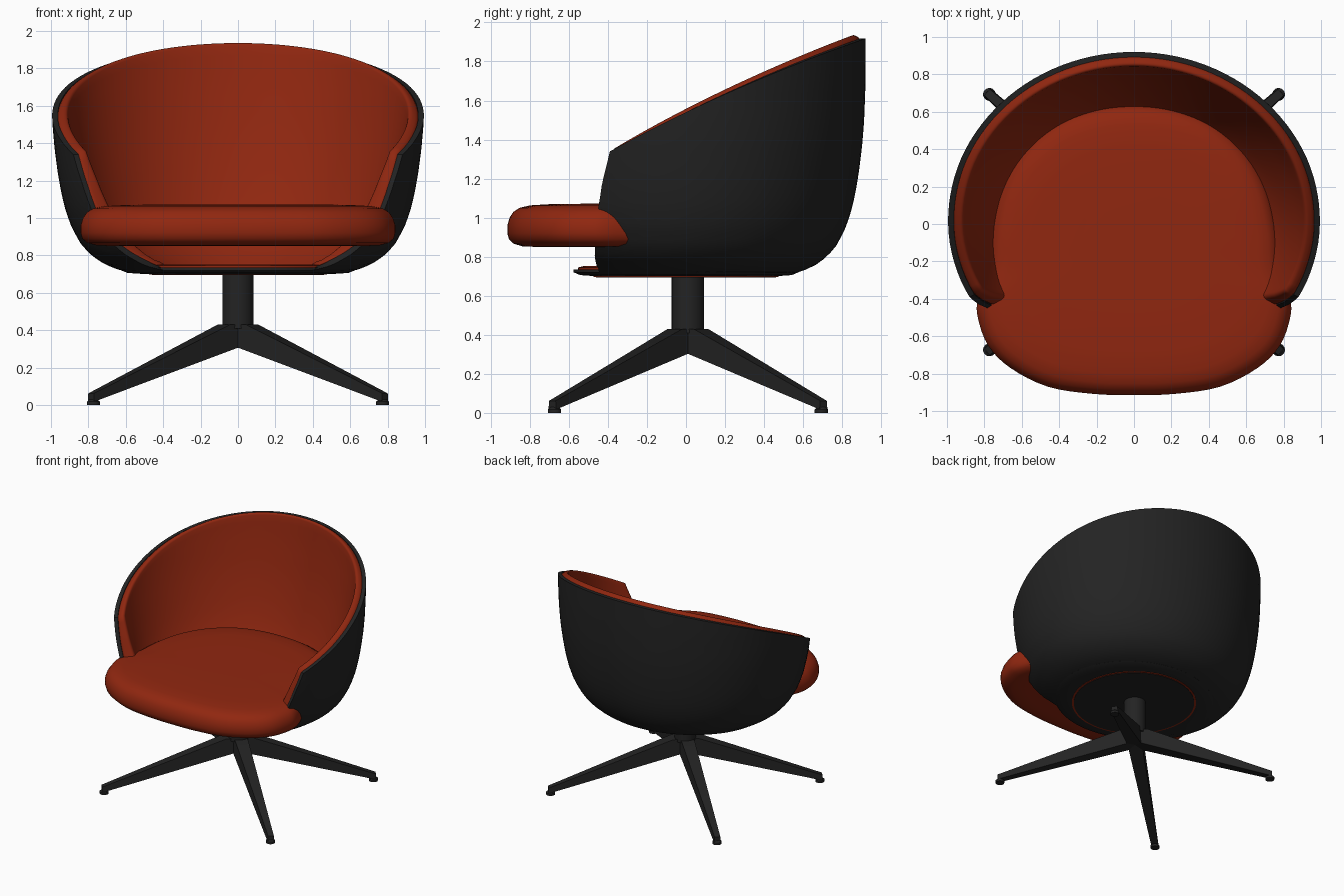
import bpy, bmesh, math

if "Cube" in bpy.data.objects:
    bpy.data.objects.remove(bpy.data.objects["Cube"])

YS = 0.92            # plan ellipse ratio of the tub
Z_TIP = 1.335        # height of the arm tips


def material(name, rgb):
    m = bpy.data.materials.new(name)
    m.diffuse_color = (*rgb, 1)
    m.use_nodes = True
    m.node_tree.nodes["Principled BSDF"].inputs["Base Color"].default_value = m.diffuse_color
    return m


RED = material("rust red fabric", (0.28, 0.02, 0.005))
BLACK = material("matt black", (0.017, 0.017, 0.017))


def finish(name, bm, mat, angle=40, bevel=0):
    bmesh.ops.recalc_face_normals(bm, faces=bm.faces[:])
    me = bpy.data.meshes.new(name)
    bm.to_mesh(me)
    bm.free()
    me.materials.append(mat)
    ob = bpy.data.objects.new(name, me)
    bpy.context.collection.objects.link(ob)
    bpy.ops.object.select_all(action='DESELECT')
    ob.select_set(True)
    bpy.context.view_layer.objects.active = ob
    bpy.ops.object.shade_smooth_by_angle(angle=math.radians(angle))
    if bevel:
        mod = ob.modifiers.new("soft edges", 'BEVEL')
        mod.width, mod.segments = bevel, 4
        mod.limit_method, mod.angle_limit = 'ANGLE', math.radians(50)
    return ob


def interp(table, x):
    for (x0, y0), (x1, y1) in zip(table, table[1:]):
        if x <= x1:
            return y0 + (y1 - y0) * max(0, (x - x0) / (x1 - x0))
    return table[-1][1]


def loft(bm, loops):
    """Skin closed loops of points and cap both ends."""
    rings = [[bm.verts.new(p) for p in lp] for lp in loops]
    n = len(rings[0])
    for a, b in zip(rings, rings[1:]):
        for i in range(n):
            bm.faces.new((a[i], a[(i + 1) % n], b[(i + 1) % n], b[i]))
    bm.faces.new(rings[0])
    bm.faces.new(rings[-1])


def lathe(name, profile, mat, center=(0, 0), ys=1.0, n=64):
    bm = bmesh.new()
    loft(bm, [[(center[0] + r * math.cos(2 * math.pi * i / n),
                center[1] + r * ys * math.sin(2 * math.pi * i / n), z)
               for i in range(n)] for r, z in profile])
    return finish(name, bm, mat)


# Tub form: radius by height, front edge position by height, rim height by depth
RADIUS = [(0.70, 0.54), (0.72, 0.63), (0.75, 0.71), (0.80, 0.785), (0.86, 0.84), (0.95, 0.89),
          (1.05, 0.925), (1.15, 0.948), (1.25, 0.965), (1.38, 0.982), (1.5, 0.992),
          (1.7, 1.0), (2.0, 1.0)]
FRONT = [(0.70, -0.45), (0.80, -0.48), (1.0, -0.465), (1.2, -0.43), (1.34, -0.388)]


def rim(th):
    y = YS * math.cos(th)
    return 1.54 + 0.475 * y - 0.07 * y * y


def skin(z):
    return 0.03 + 0.4 * max(0, 0.9 - z)


def tub(name, mat, z0, outer, inner, lift, power, rows, cols=72, **kw):
    """Closed wall between two offsets of the tub form, open at the front."""
    bm = bmesh.new()

    def layer(offset, lift):
        grid = []
        for i in range(rows + 1):
            v = (i / rows) ** power
            ze = z0 + v * (Z_TIP - z0)
            end = math.acos(interp(FRONT, ze) / (YS * interp(RADIUS, ze)))
            row = []
            for j in range(cols + 1):
                th = end * (2 * j / cols - 1)
                z = z0 + v * (rim(th) - z0)
                r = interp(RADIUS, z) - offset(z, rim(th))
                row.append(bm.verts.new((r * math.sin(th), r * YS * math.cos(th), z + v * lift)))
            grid.append(row)
        return grid

    a, b = layer(outer, 0), layer(inner, lift)
    for g in (a, b):
        for i in range(rows):
            for j in range(cols):
                bm.faces.new((g[i][j], g[i][j + 1], g[i + 1][j + 1], g[i + 1][j]))
    for i in (0, rows):
        for j in range(cols):
            bm.faces.new((a[i][j], a[i][j + 1], b[i][j + 1], b[i][j]))
    for j in (0, cols):
        for i in range(rows):
            bm.faces.new((a[i][j], a[i + 1][j], b[i + 1][j], b[i][j]))
    return finish(name, bm, mat, **kw)


# Outer shell and padded lining
tub("outer_shell", BLACK, 0.705, lambda z, t: 0, lambda z, t: skin(z), 0, 1.5, 24)
tub("padded_lining", RED, 0.745, lambda z, t: 0.85 * skin(z),
    lambda z, t: 0.08 + 0.155 * (t - z), 0.025, 1.0, 16, angle=180, bevel=0.022)

# Shell floor, its lining and the thin ring beneath
lathe("shell_floor", [(0.50, 0.70), (0.59, 0.706), (0.625, 0.72), (0.625, 0.735)], BLACK, ys=YS)
lathe("floor_lining", [(0.60, 0.73), (0.60, 0.745), (0.57, 0.752)], RED, ys=YS)
lathe("underside_ring", [(0.475, 0.702), (0.475, 0.697)], RED)
lathe("underside_plate", [(0.46, 0.702), (0.46, 0.694)], BLACK)

# Seat cushion: half outline, smoothed and mirrored, lofted through a rounded edge
half = [(0, 0.64), (0.22, 0.62), (0.43, 0.54), (0.61, 0.38), (0.72, 0.18), (0.775, -0.05),
        (0.79, -0.25), (0.835, -0.40), (0.835, -0.50), (0.78, -0.65), (0.66, -0.77),
        (0.46, -0.87), (0.22, -0.908), (0, -0.915)]
pts = half + [(-x, y) for x, y in half[-2:0:-1]]
outline = []
for k in range(len(pts)):
    p = [pts[(k + d) % len(pts)] for d in (-1, 0, 1, 2)]
    for s in (0, 0.25, 0.5, 0.75):
        outline.append([0.5 * (2 * p[1][c] + (p[2][c] - p[0][c]) * s
                               + (2 * p[0][c] - 5 * p[1][c] + 4 * p[2][c] - p[3][c]) * s * s
                               + (3 * p[1][c] - p[0][c] - 3 * p[2][c] + p[3][c]) * s ** 3)
                        for c in (0, 1)])
edge = [(0.80, 0.85), (0.90, 0.853), (0.96, 0.867), (0.99, 0.89), (1.0, 0.92), (1.0, 0.96),
        (0.985, 1.0), (0.96, 1.03), (0.92, 1.05), (0.85, 1.063), (0.7, 1.07), (0.4, 1.072)]
bm = bmesh.new()
loft(bm, [[(x * s, -0.14 + (y + 0.14) * s, z) for x, y in outline] for s, z in edge])
finish("seat_cushion", bm, RED, angle=180)

# Pedestal post
HUB = 0.01
lathe("pedestal_post", [(0.083, 0.41), (0.083, 0.705)], BLACK, center=(0, HUB), n=40)

# Four tapered legs with round glides
for side, sx in (("right", 1), ("left", -1)):
    for end, sy in (("front", -1), ("back", 1)):
        fx, fy = sx * 0.773, sy * 0.683
        length = math.hypot(fx, fy)
        dx, dy = fx / length, fy / length
        tip = length + 0.017
        profile = [(0, 0.32, 0.055), (tip, 0.018, 0.027), (tip, 0.062, 0.022),
                   (0.10, 0.43, 0.05), (0, 0.43, 0.05)]
        bm = bmesh.new()
        loft(bm, [[(dx * r - dy * w * s, HUB + dy * r + dx * w * s, z) for r, z, w in profile]
                  for s in (-1, 1)])
        finish(f"{end}_{side}_leg", bm, BLACK, angle=30)
        lathe(f"{end}_{side}_glide", [(0.034, 0), (0.034, 0.018), (0.02, 0.03)], BLACK,
              center=(fx, HUB + fy), n=24)
